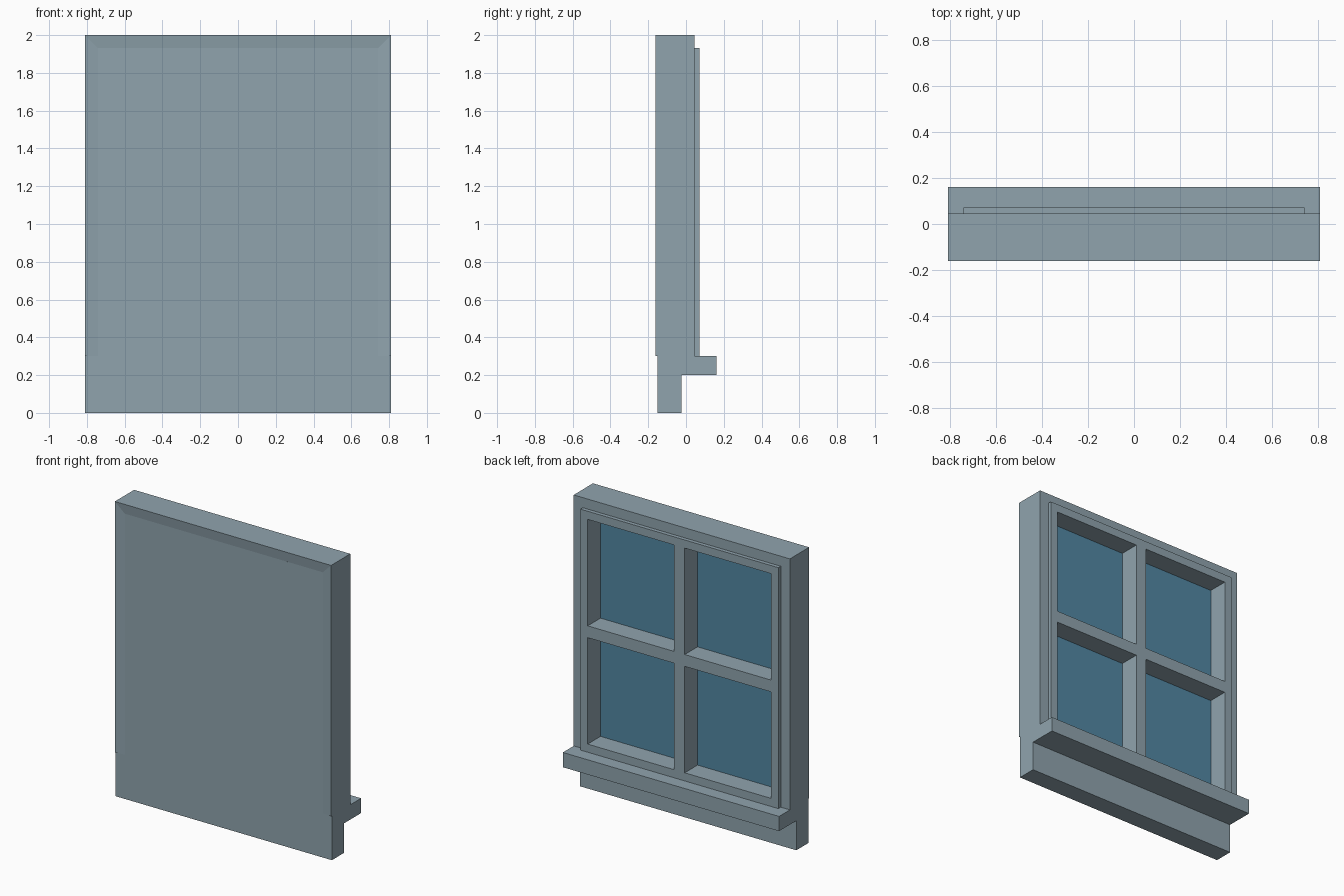
import bpy
import bmesh

cube = bpy.data.objects.get("Cube")
if cube:
    bpy.data.objects.remove(cube, do_unlink=True)


def material(name, color):
    mat = bpy.data.materials.new(name)
    mat.use_nodes = True
    mat.diffuse_color = color
    bsdf = next(n for n in mat.node_tree.nodes if n.type == 'BSDF_PRINCIPLED')
    bsdf.inputs["Base Color"].default_value = color
    return mat


PAINT = material("blue grey paint", (0.279, 0.371, 0.423, 1))
GLASS = material("blue glass", (0.084, 0.242, 0.366, 1))


def finish(name, bm, mat):
    bmesh.ops.recalc_face_normals(bm, faces=bm.faces)
    mesh = bpy.data.meshes.new(name)
    bm.to_mesh(mesh)
    bm.free()
    mesh.materials.append(mat)
    obj = bpy.data.objects.new(name, mesh)
    bpy.context.collection.objects.link(obj)
    return obj


def box(name, x, y, z, mat=PAINT):
    """Box from (min, max) ranges."""
    bm = bmesh.new()
    bmesh.ops.create_cube(bm, size=1)
    for v in bm.verts:
        v.co = [r[0] if c < 0 else r[1] for c, r in zip(v.co, (x, y, z))]
    return finish(name, bm, mat)


HALF = 0.81           # half width of the whole window
TOP = 2.0
SILL_TOP = 0.30
RIM = 0.068           # casing width
FRONT = -0.152        # flat front face
GLASS_Y = -0.07
SASH_Y = 0.071
SASH_X = HALF - RIM
SASH_TOP = TOP - RIM
RAIL = 0.055          # outer sash bars
BAR = 0.04            # half width of the glazing bars
MID_Z = (SILL_TOP + SASH_TOP) / 2


# Casing: mitred U-shaped frame with a shallow bevel on its front
def casing():
    profile = [(0, -0.161), (0, 0.045), (RIM, 0.045), (RIM, FRONT)]
    bm = bmesh.new()
    rings = []
    for sx, upper in ((-1, False), (-1, True), (1, True), (1, False)):
        rings.append([bm.verts.new((sx * (HALF - d), y, TOP - d if upper else SILL_TOP))
                      for d, y in profile])
    for a, b in zip(rings, rings[1:]):
        for i in range(len(a)):
            j = (i + 1) % len(a)
            bm.faces.new((a[i], a[j], b[j], b[i]))
    bm.faces.new(rings[0])
    bm.faces.new(rings[-1])
    return finish("casing", bm, PAINT)


casing()

# Closed front panel, glass, sill and apron
box("front_panel", (-SASH_X, SASH_X), (FRONT, GLASS_Y), (SILL_TOP, SASH_TOP))
box("glass", (-SASH_X + RAIL, SASH_X - RAIL), (GLASS_Y, GLASS_Y + 0.004),
    (SILL_TOP + RAIL, SASH_TOP - RAIL), GLASS)
box("sill", (-HALF, HALF), (FRONT, 0.161), (0.20, SILL_TOP))
box("apron", (-HALF, HALF), (FRONT, -0.024), (0, 0.20))

# Sash: outer stiles and rails, then the glazing bars
depth = (GLASS_Y, SASH_Y)
inner_x = SASH_X - RAIL
low, high = SILL_TOP + RAIL, SASH_TOP - RAIL
box("sash_stile_left", (inner_x, SASH_X), depth, (SILL_TOP, SASH_TOP))
box("sash_stile_right", (-SASH_X, -inner_x), depth, (SILL_TOP, SASH_TOP))
box("sash_rail_bottom", (-inner_x, inner_x), depth, (SILL_TOP, low))
box("sash_rail_top", (-inner_x, inner_x), depth, (high, SASH_TOP))
box("glazing_bar_vertical", (-BAR, BAR), depth, (low, high))
box("glazing_bar_left", (BAR, inner_x), depth, (MID_Z - BAR, MID_Z + BAR))
box("glazing_bar_right", (-inner_x, -BAR), depth, (MID_Z - BAR, MID_Z + BAR))
